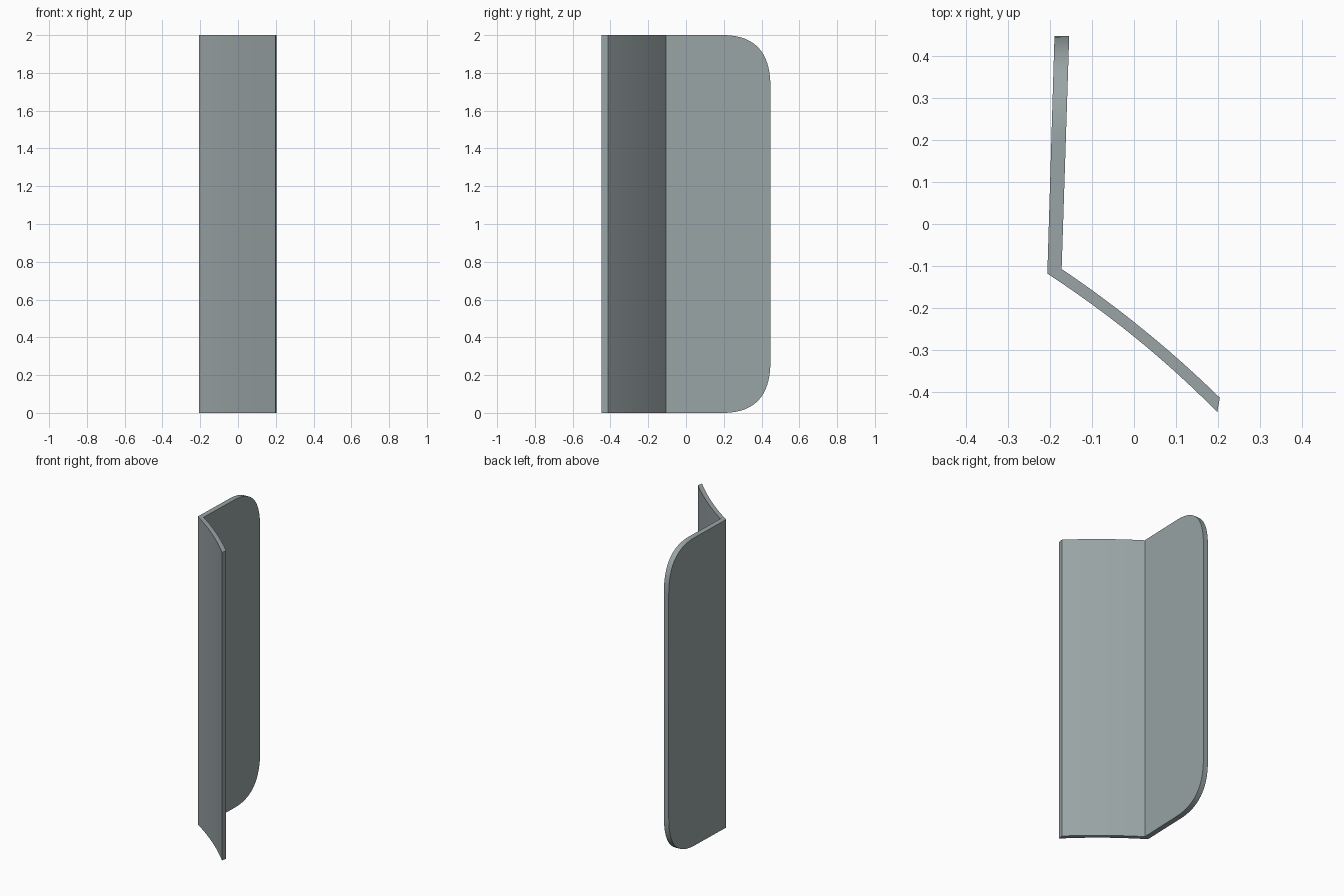
import bpy
import bmesh
from mathutils import Vector

if "Cube" in bpy.data.objects:
    bpy.data.objects.remove(bpy.data.objects["Cube"])


def bezier(a, b, c, t):
    """Point on a quadratic curve."""
    return Vector(a) * (1 - t) ** 2 + Vector(b) * 2 * t * (1 - t) + Vector(c) * t * t


# Stations along the strip: outer xy, inner xy, half height
stations = []

# Curved wing, from its free edge to the fold
N = 12
for i in range(N + 1):
    t = i / N
    outer = bezier((0.198, -0.447), (0.014, -0.261), (-0.206, -0.118), t)
    inner = bezier((0.204, -0.413), (0.030, -0.243), (-0.172, -0.107), t)
    stations.append((outer, inner, 1.0))

# Flat flange, from the fold to the edge with rounded corners
fold_out, fold_in = Vector((-0.206, -0.118)), Vector((-0.172, -0.107))
end_out, end_in = Vector((-0.189, 0.447)), Vector((-0.154, 0.447))
M = 20
for i in range(M + 1):
    y, half = bezier((0.19, 1.0), (0.447, 1.0), (0.447, 0.73), i / M)
    f = (y - fold_out.y) / (end_out.y - fold_out.y)
    stations.append((fold_out.lerp(end_out, f), fold_in.lerp(end_in, f), half))

# Loft a rectangular section through the stations
bm = bmesh.new()
rings = []
for outer, inner, half in stations:
    rings.append([bm.verts.new((p.x, p.y, 1 + s * half))
                  for p, s in ((outer, -1), (inner, -1), (inner, 1), (outer, 1))])
for a, b in zip(rings, rings[1:]):
    for k in range(4):
        n = (k + 1) % 4
        bm.faces.new((a[k], a[n], b[n], b[k]))
bm.faces.new(rings[0])
bm.faces.new(rings[-1])
bmesh.ops.recalc_face_normals(bm, faces=bm.faces[:])

mesh = bpy.data.meshes.new("folded_panel")
bm.to_mesh(mesh)
bm.free()
panel = bpy.data.objects.new("folded_panel", mesh)
bpy.context.collection.objects.link(panel)

# Grey finish
grey = bpy.data.materials.new("cool_grey")
grey.diffuse_color = (0.32, 0.37, 0.375, 1)
grey.use_nodes = True
grey.node_tree.nodes["Principled BSDF"].inputs["Base Color"].default_value = grey.diffuse_color
mesh.materials.append(grey)

# Smooth curves, sharp fold and edges
bpy.context.view_layer.objects.active = panel
panel.select_set(True)
bpy.ops.object.shade_smooth_by_angle(angle=0.5)
